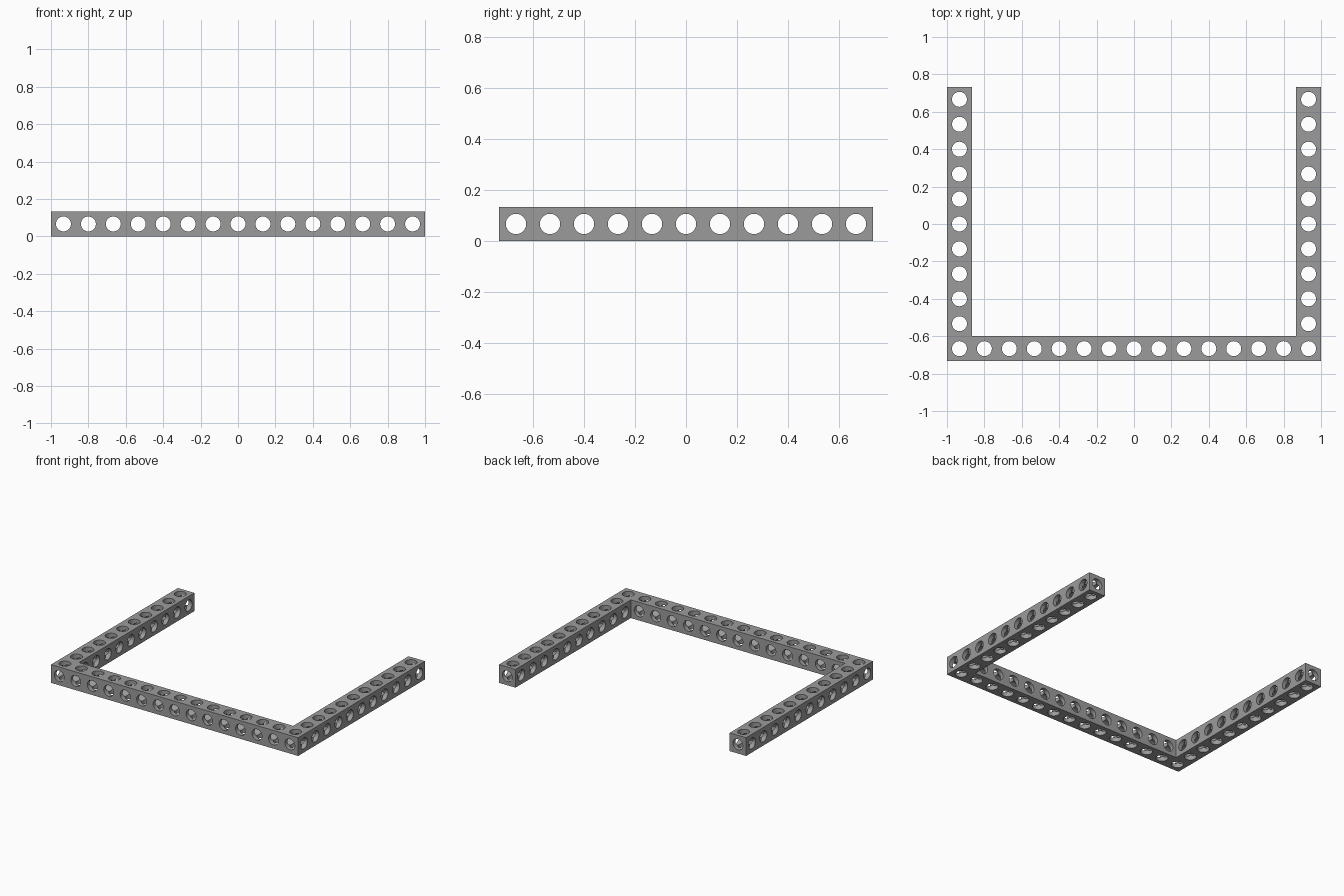
import bpy, bmesh
from mathutils import Matrix, Vector

cube = bpy.data.objects.get("Cube")
if cube:
    bpy.data.objects.remove(cube, do_unlink=True)

PITCH = 2 / 15          # one hole cell
NX, NY = 15, 11         # cells across and deep
HX, HY = NX * PITCH / 2, NY * PITCH / 2
RADIUS = 0.04
MID = PITCH / 2

grey = bpy.data.materials.new("metal grey")
grey.use_nodes = True
colour = (0.33, 0.33, 0.33, 1)
grey.diffuse_color = colour
grey.node_tree.nodes["Principled BSDF"].inputs["Base Color"].default_value = colour


def make_object(name, bm):
    bmesh.ops.recalc_face_normals(bm, faces=bm.faces)
    mesh = bpy.data.meshes.new(name)
    bm.to_mesh(mesh)
    bm.free()
    mesh.materials.append(grey)
    obj = bpy.data.objects.new(name, mesh)
    bpy.context.collection.objects.link(obj)
    return obj


def bores(name, axis, centres, length):
    """One cutter object of parallel rods along an axis."""
    bm = bmesh.new()
    turn = Vector((0, 0, 1)).rotation_difference(Vector(axis)).to_matrix().to_4x4()
    for c in centres:
        bmesh.ops.create_cone(bm, cap_ends=True, segments=32, radius1=RADIUS,
                              radius2=RADIUS, depth=length,
                              matrix=Matrix.Translation(c) @ turn)
    obj = make_object(name, bm)
    obj.hide_render = True
    return obj


# U-shaped solid bar
bm = bmesh.new()
ix, iy = HX - PITCH, -HY + PITCH
outline = [(-HX, -HY), (HX, -HY), (HX, HY), (ix, HY),
           (ix, iy), (-ix, iy), (-ix, HY), (-HX, HY)]
base = bm.faces.new([bm.verts.new((x, y, 0)) for x, y in outline])
top = bmesh.ops.extrude_face_region(bm, geom=[base])["geom"]
bmesh.ops.translate(bm, vec=(0, 0, PITCH),
                    verts=[v for v in top if isinstance(v, bmesh.types.BMVert)])
frame = make_object("perforated_frame", bm)

# Hole centres along each direction
xs = [(i - (NX - 1) / 2) * PITCH for i in range(NX)]
ys = [(j - (NY - 1) / 2) * PITCH for j in range(NY)]
upright = [(x, y, MID) for x in xs for y in ys if y == ys[0] or x in (xs[0], xs[-1])]
cutters = [
    bores("upright_bores", (0, 0, 1), upright, 0.3),
    bores("cross_bores", (1, 0, 0), [(0, y, MID) for y in ys], 2.2),
    bores("lengthwise_bores", (0, 1, 0), [(x, 0, MID) for x in xs], 1.7),
]
for cutter in cutters:
    mod = frame.modifiers.new(cutter.name, 'BOOLEAN')
    mod.operation = 'DIFFERENCE'
    mod.solver = 'EXACT'
    mod.object = cutter

# Apply the cuts, then remove the cutters
bpy.context.view_layer.objects.active = frame
frame.select_set(True)
for mod in list(frame.modifiers):
    bpy.ops.object.modifier_apply(modifier=mod.name)
for cutter in cutters:
    bpy.data.objects.remove(cutter, do_unlink=True)

bpy.ops.object.select_all(action='DESELECT')
frame.select_set(True)
bpy.ops.object.shade_smooth_by_angle(angle=0.52)
